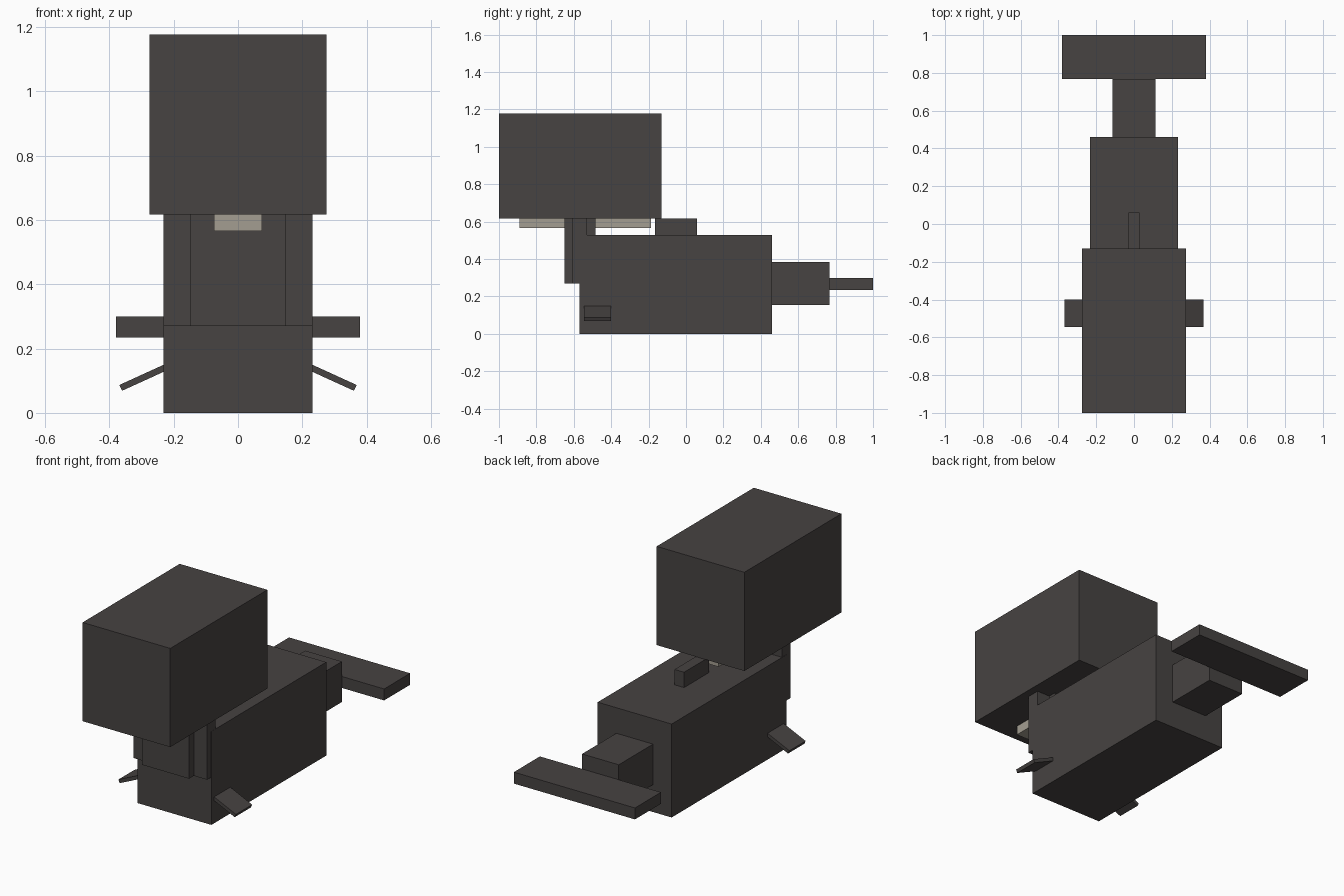
import bpy
import math
from mathutils import Matrix

cube = bpy.data.objects.get("Cube")
if cube:
    bpy.data.objects.remove(cube, do_unlink=True)


def make_material(name, colour):
    mat = bpy.data.materials.new(name)
    mat.use_nodes = True
    mat.diffuse_color = colour
    mat.node_tree.nodes["Principled BSDF"].inputs["Base Color"].default_value = colour
    return mat


hide = make_material("dark grey skin", (0.063, 0.056, 0.054, 1))
ivory = make_material("pale ivory", (0.37, 0.34, 0.285, 1))


def box(name, x, y, z, mat=hide):
    """Box spanning the given (low, high) range on each axis."""
    spans = (x, y, z)
    bpy.ops.mesh.primitive_cube_add(size=1)
    obj = bpy.context.object
    obj.name = name
    obj.data.transform(Matrix.Diagonal([hi - lo for lo, hi in spans] + [1]))
    obj.location = [(lo + hi) / 2 for lo, hi in spans]
    obj.data.materials.append(mat)
    return obj


# Main masses
box("head", (-0.275, 0.275), (-1, -0.13), (0.617, 1.177))
box("body", (-0.232, 0.232), (-0.57, 0.46), (0, 0.53))
box("dorsal_fin", (-0.03, 0.03), (-0.165, 0.06), (0.53, 0.617))

# Tail and fluke
box("tail", (-0.115, 0.115), (0.46, 0.767), (0.155, 0.385))
box("tail_fluke", (-0.38, 0.38), (0.767, 1), (0.235, 0.3))

# Mouth: upright central jaw with a narrower strip on each side
box("jaw", (-0.148, 0.148), (-0.65, -0.485), (0.27, 0.617))
box("tooth_plate", (-0.074, 0.074), (-0.89, -0.187), (0.565, 0.617), ivory)

for side, label in ((1, "left"), (-1, "right")):
    inner, outer = 0.148 * side, 0.231 * side
    box(label + "_jaw_strip", (min(inner, outer), max(inner, outer)),
        (-0.607, -0.53), (0.27, 0.617))

    # Thin flipper sloping down and out from the body
    flipper = box(label + "_flipper", (-0.08, 0.08), (-0.545, -0.4), (-0.01, 0.01))
    flipper.location.x = 0.292 * side
    flipper.location.z = 0.111
    flipper.rotation_euler.y = math.radians(24.5) * side
